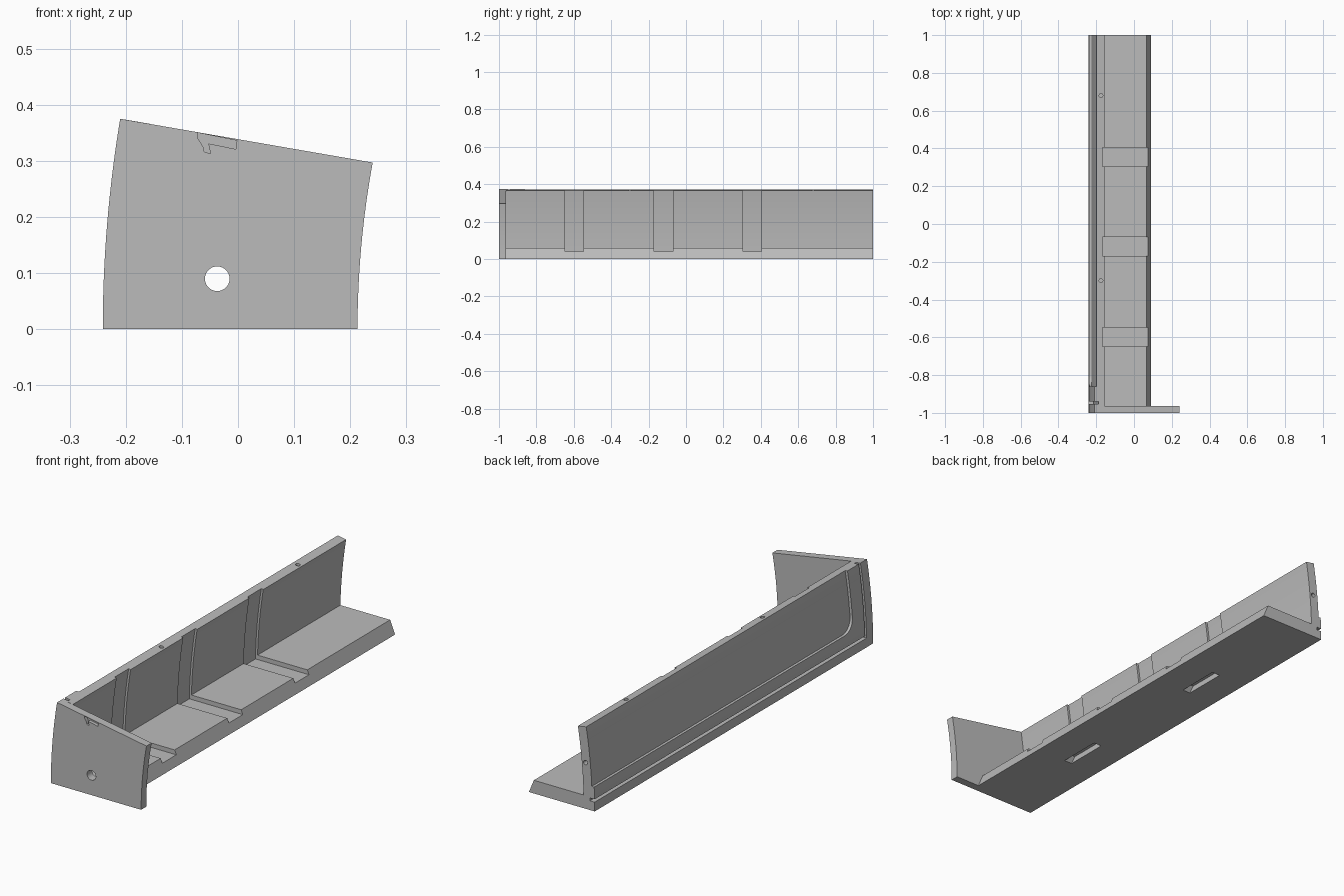
import bpy
import bmesh
import math
from mathutils import Vector

cube = bpy.data.objects.get("Cube")
if cube:
    bpy.data.objects.remove(cube, do_unlink=True)

grey = bpy.data.materials.new("plain_grey")
grey.use_nodes = True
grey.diffuse_color = (0.5, 0.5, 0.5, 1)
grey.node_tree.nodes["Principled BSDF"].inputs["Base Color"].default_value = (0.5, 0.5, 0.5, 1)


def prism(name, outline, axis, start, end):
    """Extrude a 2D outline along an axis; the outline uses the other two axes in order."""
    def place(p, t):
        co = list(p)
        co.insert("xyz".index(axis), t)
        return Vector(co)
    bm = bmesh.new()
    face = bm.faces.new([bm.verts.new(place(p, start)) for p in outline])
    ext = bmesh.ops.extrude_face_region(bm, geom=[face])["geom"]
    move = place((0, 0), end - start)
    bmesh.ops.translate(bm, vec=move, verts=[v for v in ext if isinstance(v, bmesh.types.BMVert)])
    bmesh.ops.recalc_face_normals(bm, faces=bm.faces)
    mesh = bpy.data.meshes.new(name)
    bm.to_mesh(mesh)
    bm.free()
    mesh.materials.append(grey)
    ob = bpy.data.objects.new(name, mesh)
    bpy.context.collection.objects.link(ob)
    return ob


def combine(target, tool, operation="DIFFERENCE"):
    """Apply a boolean and discard the tool."""
    mod = target.modifiers.new("cut", "BOOLEAN")
    mod.operation, mod.solver, mod.object = operation, "EXACT", tool
    bpy.context.view_layer.objects.active = target
    bpy.ops.object.modifier_apply(modifier=mod.name)
    bpy.data.objects.remove(tool, do_unlink=True)


def circle(u, v, r, n=24):
    return [(u + r * math.cos(math.tau * i / n), v + r * math.sin(math.tau * i / n)) for i in range(n)]


def rect(u0, u1, v0, v1):
    return [(u0, v0), (u1, v0), (u1, v1), (u0, v1)]


def arc(offset, z0, z1, n=16):
    """Points of the curved wall surface, shifted sideways."""
    zs = [z0 + (z1 - z0) * i / n for i in range(n + 1)]
    return [(-0.241 + offset + 0.031 * (z / 0.375) ** 2, z) for z in zs]


PLATE_BACK = -0.963
WALL = 0.055

# Curved wall with floor
body = prism("wall_and_floor",
             arc(0, 0, 0.375) + arc(WALL, 0.366, 0.06) + [(0.065, 0.06), (0.09, 0)],
             "y", PLATE_BACK, 1)

# Shallow panel on the outside, open at the top and back, with one rounded corner
corner = [(-0.80 - 0.06 * math.cos(a), 0.17 - 0.06 * math.sin(a))
          for a in [math.pi / 2 * i / 10 for i in range(11)]]
panel = prism("panel_cutter", [(-0.86, 0.5)] + corner + [(1.1, 0.11), (1.1, 0.5)], "x", -0.4, -0.1)
skin = prism("skin_cutter", arc(0.012, -0.02, 0.45) + [(-0.35, 0.45), (-0.35, -0.02)], "y", -1.2, 1.2)
combine(panel, skin, "INTERSECT")
combine(body, panel)

# Seal groove along the bottom and up beside the end plate
groove = prism("groove_cutter", arc(0.024, 0.042, 0.45) + [(-0.3, 0.45), (-0.3, 0.042)], "y", -0.953, -0.941)
combine(body, groove)
combine(body, prism("groove_cutter", rect(-0.3, -0.217, 0.042, 0.055), "y", -0.953, 1.1))

# Three bands recessed into the inner wall and floor
for y in (-0.598, -0.12, 0.355):
    band = prism("band_cutter", arc(WALL - 0.01, 0.04, 0.42) + [(0.2, 0.42), (0.2, 0.04)],
                 "y", y - 0.05, y + 0.05)
    combine(body, band)

# Pin holes in the wall's top and back end
for y in (-0.3, 0.68):
    combine(body, prism("pin_cutter", circle(-0.175, y, 0.01), "z", 0.33, 0.45))
combine(body, prism("pin_cutter", circle(-0.195, 0.21, 0.01), "y", 0.95, 1.1))

# Two slots underneath, with slanted ends
for y in (-0.447, 0.367):
    slot = [(y - 0.11, -0.01), (y + 0.11, -0.01), (y + 0.08, 0.025), (y - 0.08, 0.025)]
    combine(body, prism("slot_cutter", slot, "x", -0.1, -0.06))

# End plate with curved sides and a sloping top
right_side = [(0.213 + 0.027 * (i / 16) ** 2, 0.297 * i / 16) for i in range(16, -1, -1)]
plate = prism("end_plate", arc(0, 0, 0.375) + right_side, "y", -1, PLATE_BACK)
combine(plate, prism("hole_cutter", circle(-0.037, 0.09, 0.022, 40), "y", -1.1, -0.9))

# Hooked recess near the plate's top edge
hook = [(-0.072, 0.35), (-0.002, 0.336), (-0.004, 0.321), (-0.053, 0.331),
        (-0.049, 0.313), (-0.06, 0.316), (-0.062, 0.325), (-0.072, 0.341)]
combine(plate, prism("hook_cutter", hook, "y", -1.1, -0.985))

for ob in (body, plate):
    bpy.ops.object.select_all(action="DESELECT")
    ob.select_set(True)
    bpy.context.view_layer.objects.active = ob
    bpy.ops.object.shade_smooth_by_angle(angle=math.radians(20))
